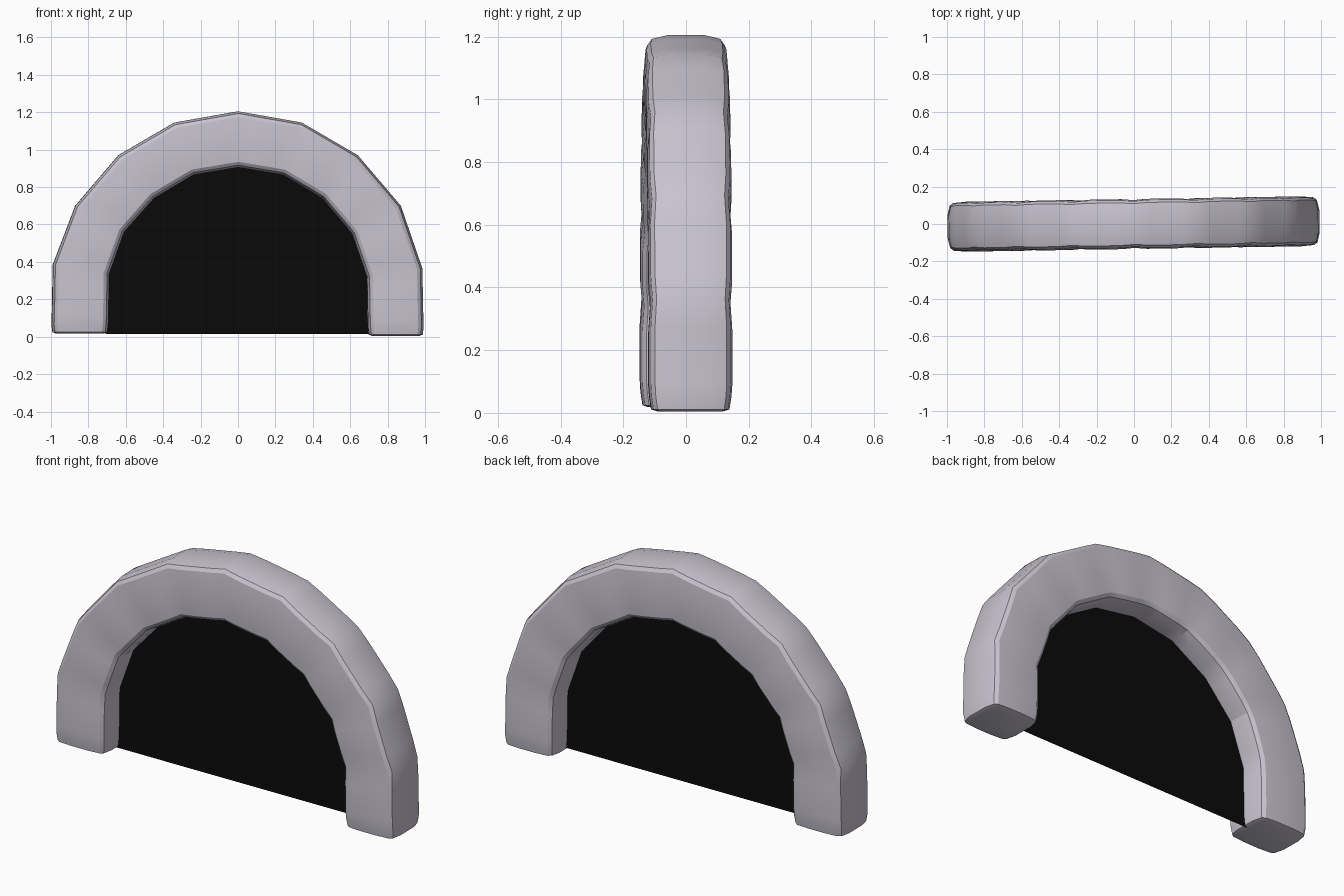
import bpy, bmesh, math
from mathutils import Vector

if "Cube" in bpy.data.objects:
    bpy.data.objects.remove(bpy.data.objects["Cube"])

TILT = 0.016  # slight turn about the vertical axis


def material(name, rgb):
    m = bpy.data.materials.new(name)
    m.diffuse_color = (*rgb, 1)
    m.use_nodes = True
    m.node_tree.nodes["Principled BSDF"].inputs["Base Color"].default_value = m.diffuse_color
    return m


stone = material("pale stone", (0.58, 0.55, 0.63))
dark = material("black opening", (0.003, 0.003, 0.003))

# joints between the stones: (outer x, outer z, inner x, inner z), from left foot to right foot
joints = [(-0.997, 0.018, -0.695, 0.018), (-0.99, 0.385, -0.69, 0.335), (-0.87, 0.70, -0.61, 0.56),
          (-0.64, 0.97, -0.45, 0.74), (-0.34, 1.145, -0.24, 0.865), (0, 1.205, 0, 0.905),
          (0.34, 1.145, 0.24, 0.865), (0.64, 0.97, 0.45, 0.74), (0.87, 0.70, 0.61, 0.55),
          (0.985, 0.365, 0.69, 0.32), (0.992, 0.005, 0.695, 0.005)]

# one quarter of the rounded cross-section: (across, depth)
quarter = [(0.0, 0.06), (0.012, 0.112), (0.03, 0.125), (0.10, 0.131)]
W = 0.30
half = quarter + [(W - t, y) for t, y in reversed(quarter)]
section = [(t / W, y) for t, y in half] + [(t / W, -y) for t, y in reversed(half)]


def make_object(name, bm, mat):
    bmesh.ops.recalc_face_normals(bm, faces=bm.faces)
    me = bpy.data.meshes.new(name)
    bm.to_mesh(me)
    bm.free()
    me.materials.append(mat)
    ob = bpy.data.objects.new(name, me)
    ob.rotation_euler.z = TILT
    bpy.context.collection.objects.link(ob)
    return ob


# stone arch, lofted through the joints with a slightly fuller middle on each stone
rings = []  # (outer, inner, depth scale, width scale)
for i, j in enumerate(joints):
    o, n = Vector((j[0], 0, j[1])), Vector((j[2], 0, j[3]))
    end = i in (0, len(joints) - 1)
    if end:
        lift = Vector((0, 0, 0.012))
        foot = [(o, n, 0.80, 0.86), (o + lift * 0.5, n + lift * 0.5, 0.95, 0.965),
                (o + lift * 4, n + lift * 4, 1.0, 1.0)]
        rings += foot if i == 0 else foot[::-1]
    else:
        rings.append((o, n, 0.975, 1.0))
    if i < len(joints) - 1:
        k = joints[i + 1]
        for f in (0.25, 0.75):
            rings.append((o.lerp(Vector((k[0], 0, k[1])), f),
                          n.lerp(Vector((k[2], 0, k[3])), f), 1.02, 1.0))

bm = bmesh.new()
loops = []
for o, n, ds, ws in rings:
    loop = []
    for t, y in section:
        p = n.lerp(o, 0.5 + (t - 0.5) * ws)
        loop.append(bm.verts.new((p.x, y * ds, p.z)))
    loops.append(loop)
N = len(section)
for a, b in zip(loops, loops[1:]):
    for i in range(N):
        bm.faces.new((a[i], a[(i + 1) % N], b[(i + 1) % N], b[i]))
bm.faces.new(loops[0])
bm.faces.new(loops[-1])
for v in bm.verts:  # right foot stands on the ground
    v.co.z = max(v.co.z, 0)
arch = make_object("stone_arch", bm, stone)
bpy.context.view_layer.objects.active = arch
arch.select_set(True)
bpy.ops.object.shade_smooth_by_angle(angle=math.radians(22))

# flat black sheet filling the opening, tucked a little into the stones
bm = bmesh.new()
bm.faces.new([bm.verts.new((j[2] * 1.02, 0, j[3] * 1.01 if j[3] > 0.1 else 0.015)) for j in joints])
make_object("dark_opening", bm, dark)
